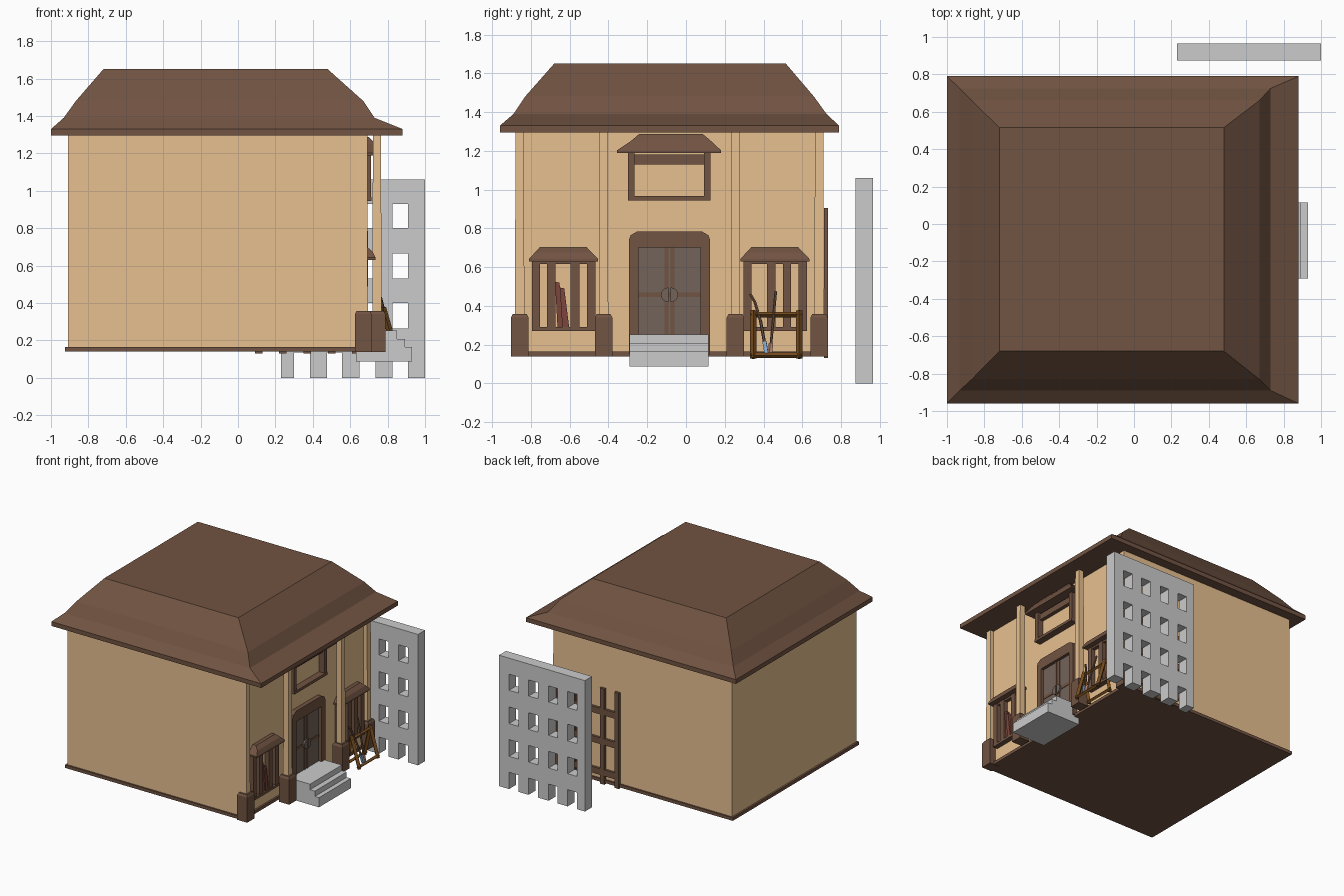
import bpy, bmesh, math
from mathutils import Vector

if "Cube" in bpy.data.objects:
    bpy.data.objects.remove(bpy.data.objects["Cube"])


def material(name, rgb):
    m = bpy.data.materials.new(name)
    m.diffuse_color = (*rgb, 1)
    m.use_nodes = True
    m.node_tree.nodes["Principled BSDF"].inputs["Base Color"].default_value = m.diffuse_color
    return m


CREAM = material("plaster", (0.80, 0.53, 0.28))
BROWN = material("dark_wood", (0.165, 0.087, 0.054))
DOOR = material("door_wood", (0.17, 0.125, 0.10))
RACK = material("rack_wood", (0.18, 0.07, 0.012))
RED = material("red_wood", (0.20, 0.06, 0.045))
BLUE = material("blue_metal", (0.25, 0.42, 0.65))
PINK = material("copper", (0.55, 0.28, 0.20))


def finish(name, bm, mat):
    bmesh.ops.recalc_face_normals(bm, faces=bm.faces)
    me = bpy.data.meshes.new(name)
    bm.to_mesh(me)
    bm.free()
    ob = bpy.data.objects.new(name, me)
    bpy.context.collection.objects.link(ob)
    if mat:
        me.materials.append(mat)
    return ob


def loft(name, rings, mat=None):
    """Stack of rectangles (x0, x1, y0, y1, z) joined into a solid."""
    bm = bmesh.new()
    loops = [[bm.verts.new(p) for p in ((a, c, z), (b, c, z), (b, d, z), (a, d, z))]
             for a, b, c, d, z in rings]
    bm.faces.new(loops[0])
    bm.faces.new(loops[-1])
    for lo, hi in zip(loops, loops[1:]):
        for i in range(4):
            j = (i + 1) % 4
            bm.faces.new((lo[i], lo[j], hi[j], hi[i]))
    return finish(name, bm, mat)


def box(name, x0, x1, y0, y1, z0, z1, mat=None):
    return loft(name, [(x0, x1, y0, y1, z0), (x0, x1, y0, y1, z1)], mat)


def prism(name, profile, axis, a, b, mat=None):
    """Extrude a (y, z) profile along x, or an (x, z) profile along y."""
    bm = bmesh.new()
    co = (lambda p, t: (t, p[0], p[1])) if axis == "x" else (lambda p, t: (p[0], t, p[1]))
    face = bm.faces.new([bm.verts.new(co(p, a)) for p in profile])
    ext = bmesh.ops.extrude_face_region(bm, geom=[face])
    shift = Vector(co((0, 0), b - a))
    bmesh.ops.translate(bm, vec=shift, verts=[v for v in ext["geom"] if isinstance(v, bmesh.types.BMVert)])
    return finish(name, bm, mat)


def beam(name, p, q, radius, mat, sides=4):
    p, q = Vector(p), Vector(q)
    bm = bmesh.new()
    bmesh.ops.create_cone(bm, cap_ends=True, segments=sides, radius1=radius, radius2=radius,
                          depth=(q - p).length)
    bmesh.ops.rotate(bm, verts=bm.verts, matrix=(q - p).to_track_quat("Z", "Y").to_matrix())
    bmesh.ops.translate(bm, verts=bm.verts, vec=(p + q) / 2)
    return finish(name, bm, mat)


def lattice(name, xs, zs, y, thick, mat=None):
    """Upright slab with a regular pattern of openings."""
    bm = bmesh.new()
    v = [[bm.verts.new((x, y, z)) for z in zs] for x in xs]
    for i in range(len(xs) - 1):
        for j in range(len(zs) - 1):
            if i % 2 == 0 or j % 2 == 1:
                bm.faces.new((v[i][j], v[i + 1][j], v[i + 1][j + 1], v[i][j + 1]))
    ob = finish(name, bm, mat)
    mod = ob.modifiers.new("thickness", "SOLIDIFY")
    mod.thickness, mod.offset = thick, 0
    return ob


# House body, plinth and bell-shaped hip roof
WALL = 0.66
box("house_walls", -0.91, WALL, -0.88, 0.71, 0.16, 1.31, CREAM)
box("plinth", -0.925, WALL + 0.015, -0.893, 0.722, 0.14, 0.165, BROWN)
loft("roof", [(-1, 0.88, -0.96, 0.79, 1.295), (-1, 0.88, -0.96, 0.79, 1.33),
              (-0.932, 0.73, -0.89, 0.725, 1.39), (-0.867, 0.67, -0.83, 0.66, 1.48),
              (-0.72, 0.48, -0.68, 0.515, 1.65)], BROWN)

# Columns with chamfered wooden bases
for n, (x, y) in enumerate([(0.67, -0.858), (0.743, -0.425), (0.743, 0.255), (0.67, 0.687)]):
    def sq(r, z):
        return (x - r, x + r, y - r, y + r, z)
    loft(f"column_base_{n}", [sq(0.045, 0.138), sq(0.045, 0.34), sq(0.036, 0.358)], BROWN)
    loft(f"column_{n}", [sq(0.024, 0.35), sq(0.022, 1.31)], CREAM)

# Door frame, double door, bands and half-round handles
prism("door_frame", [(-0.295, 0.15), (-0.295, 0.74), (-0.285, 0.765), (-0.25, 0.785), (0.08, 0.785),
                     (0.115, 0.765), (0.125, 0.74), (0.125, 0.15), (0.075, 0.15), (0.075, 0.70),
                     (-0.245, 0.70), (-0.245, 0.15)], "x", 0.63, 0.695, BROWN)
box("door_leaves", 0.64, 0.67, -0.247, 0.077, 0.15, 0.702, DOOR)
box("door_band", 0.66, 0.674, -0.245, 0.075, 0.445, 0.47, BROWN)
for s in (-1, 1):
    mid = -0.085 + s * 0.006
    box("door_stile", 0.66, 0.675, *sorted((mid, mid + s * 0.02)), 0.15, 0.70, BROWN)
    arc = [(mid + s * 0.038 * math.cos(t), 0.457 + 0.038 * math.sin(t))
           for t in [math.pi * (k / 8 - 0.5) for k in range(9)]]
    prism("door_handle", arc, "x", 0.67, 0.685, DOOR)

# Front steps
prism("front_steps", [(0.63, 0.087), (0.93, 0.087), (0.93, 0.165), (0.893, 0.165), (0.893, 0.208),
                      (0.85, 0.208), (0.85, 0.253), (0.63, 0.253)], "y", -0.292, 0.115)

# Ground floor windows: frame, bars and canopy
for side, y0 in (("left", -0.795), ("right", 0.296)):
    for a, b in ((0, 0.042), (0.077, 0.122), (0.2, 0.245), (0.284, 0.328)):
        if side == "right":
            a, b = (a + 0.005 * (a == 0.2) + 0.045 * (a == 0.077), b + 0.045 * (a == 0.077))
        box(f"{side}_window_bar", 0.64, 0.695, y0 + a, y0 + b, 0.27, 0.635, BROWN)
    box(f"{side}_window_sill", 0.64, 0.70, y0, y0 + 0.328, 0.27, 0.29, BROWN)
    box(f"{side}_window_head", 0.64, 0.69, y0, y0 + 0.328, 0.615, 0.635, BROWN)
    a, b = y0 - 0.015, y0 + 0.34
    loft(f"{side}_window_canopy", [(0.63, 0.735, a, b, 0.63), (0.63, 0.735, a, b, 0.643),
                                   (0.63, 0.72, a + 0.03, b - 0.03, 0.675),
                                   (0.63, 0.69, a + 0.055, b - 0.055, 0.70)], BROWN)

# Planks leaning in the left window
for k in range(2):
    y = -0.673 + 0.025 * k
    prism("leaning_plank", [(y + 0.01, 0.29), (y + 0.045, 0.29), (y + 0.02, 0.52 - 0.03 * k),
                            (y - 0.003, 0.525 - 0.03 * k)], "x", 0.65, 0.685 + 0.01 * k, RED)

# Upper window with frame and canopy
for a, b in ((-0.298, -0.265), (0.093, 0.127)):
    box("upper_window_post", 0.64, 0.71, a, b, 0.95, 1.20, BROWN)
box("upper_window_sill", 0.64, 0.715, -0.298, 0.127, 0.945, 0.967, BROWN)
box("upper_window_head", 0.64, 0.69, -0.265, 0.093, 1.13, 1.18, BROWN)
loft("upper_window_canopy", [(0.63, 0.76, -0.355, 0.18, 1.19), (0.63, 0.76, -0.355, 0.18, 1.203),
                             (0.63, 0.735, -0.285, 0.13, 1.25),
                             (0.63, 0.70, -0.24, 0.085, 1.288)], BROWN)

# Tool rack: two A-frames joined by rails
for y in (0.347, 0.584):
    beam("rack_front_leg", (0.775, y, 0.375), (0.845, y, 0.13), 0.017, RACK)
    beam("rack_back_leg", (0.775, y, 0.375), (0.725, y, 0.13), 0.017, RACK)
for x, z in ((0.775, 0.355), (0.84, 0.145), (0.73, 0.145)):
    beam("rack_rail", (x, 0.335, z), (x, 0.597, z), 0.014, RACK)

# Tools leaning on the rack
curve = [(0.75, 0.332, 0.46), (0.765, 0.355, 0.42), (0.79, 0.385, 0.32), (0.82, 0.405, 0.21)]
for p, q in zip(curve, curve[1:]):
    beam("curved_tool_handle", p, q, 0.008, BROWN, 6)
beam("straight_tool_handle", (0.75, 0.463, 0.475), (0.82, 0.438, 0.20), 0.007, BROWN, 6)
beam("curved_tool_blade", (0.82, 0.405, 0.215), (0.832, 0.415, 0.155), 0.014, BLUE)
beam("straight_tool_blade", (0.82, 0.438, 0.205), (0.832, 0.434, 0.155), 0.012, PINK)

# Free-standing slab with openings, and wooden trellis on the back wall
lattice("openwork_slab", [0.23, 0.30, 0.385, 0.475, 0.555, 0.65, 0.735, 0.825, 0.91, 1.0],
        [0, 0.135, 0.265, 0.40, 0.53, 0.665, 0.80, 0.93, 1.06], 0.92, 0.09)
lattice("trellis", [0.09, 0.13, 0.22, 0.26, 0.35, 0.39, 0.48, 0.52, 0.61, 0.65],
        [0.13, 0.20, 0.25, 0.45, 0.50, 0.69, 0.74, 0.905], 0.722, 0.02, BROWN)
